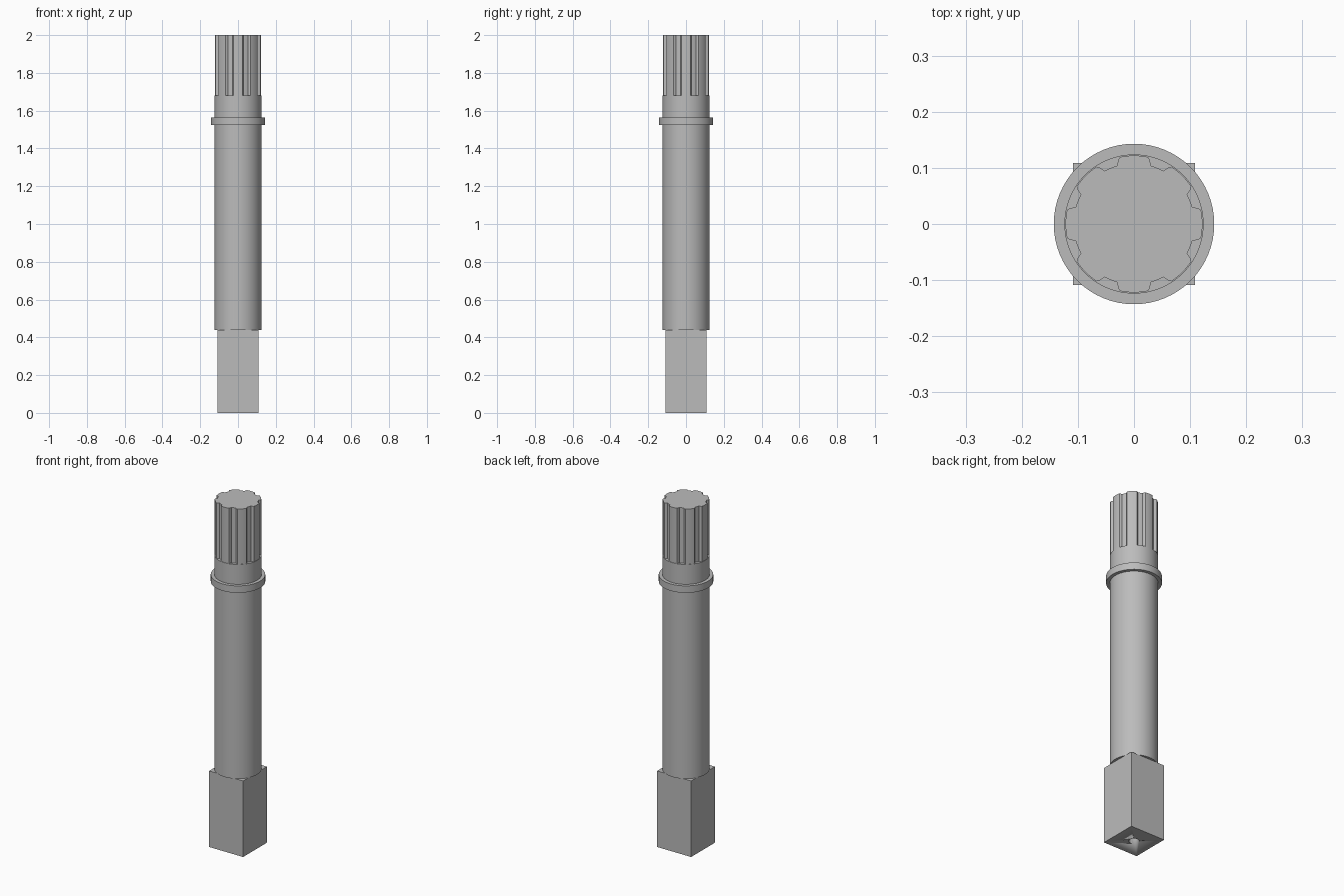
import bpy, bmesh, math

if "Cube" in bpy.data.objects:
    bpy.data.objects.remove(bpy.data.objects["Cube"], do_unlink=True)

steel = bpy.data.materials.new("grey steel")
steel.use_nodes = True
GREY = (0.5, 0.5, 0.5, 1)
steel.diffuse_color = GREY
steel.node_tree.nodes["Principled BSDF"].inputs["Base Color"].default_value = GREY


def finish(name, bm, smooth=True):
    bmesh.ops.recalc_face_normals(bm, faces=bm.faces)
    mesh = bpy.data.meshes.new(name)
    bm.to_mesh(mesh)
    bm.free()
    obj = bpy.data.objects.new(name, mesh)
    bpy.context.collection.objects.link(obj)
    mesh.materials.append(steel)
    if smooth:
        bpy.ops.object.select_all(action="DESELECT")
        obj.select_set(True)
        bpy.context.view_layer.objects.active = obj
        bpy.ops.object.shade_smooth_by_angle(angle=math.radians(25))
    return obj


def prism(name, outline, z0, z1):
    """Extrude a closed outline from z0 to z1."""
    bm = bmesh.new()
    face = bm.faces.new([bm.verts.new((x, y, z0)) for x, y in outline])
    ext = bmesh.ops.extrude_face_region(bm, geom=[face], use_keep_orig=True)
    top = [v for v in ext["geom"] if isinstance(v, bmesh.types.BMVert)]
    bmesh.ops.translate(bm, verts=top, vec=(0, 0, z1 - z0))
    return finish(name, bm)


def lathe(name, profile, steps=64):
    """Spin a radius/height profile round the z axis."""
    bm = bmesh.new()
    verts = [bm.verts.new((r, 0, z)) for r, z in profile]
    edges = [bm.edges.new(pair) for pair in zip(verts, verts[1:])]
    bmesh.ops.spin(bm, geom=verts + edges, cent=(0, 0, 0), axis=(0, 0, 1),
                   angle=2 * math.pi, steps=steps)
    bmesh.ops.remove_doubles(bm, verts=bm.verts, dist=1e-5)
    return finish(name, bm)


# Square drive end with a centre hole drilled from below
H = 0.109
shank = prism("square_drive_end", [(-H, -H), (H, -H), (H, H), (-H, H)], 0, 0.44)
drill = lathe("centre_hole_cutter",
              [(0, -0.05), (0.027, -0.05), (0.027, 0.07), (0, 0.085)], 32)
drill.hide_render = True
drill.hide_viewport = True
cut = shank.modifiers.new("centre_hole", "BOOLEAN")
cut.operation = "DIFFERENCE"
cut.solver = "EXACT"
cut.object = drill

# Round shaft and its raised collar
R = 0.124
lathe("round_shaft", [(0, 0.44), (R, 0.44), (R, 1.68), (0, 1.68)])
lathe("collar", [(R - 0.01, 1.525), (0.143, 1.525), (0.143, 1.565), (R - 0.01, 1.565)])

# Splined end: eight wide teeth with softened shoulders and shallow grooves
TEETH, TIP, ROOT, HALF = 8, 0.122, 0.108, 0.03
outline = []
for i in range(TEETH):
    middle = 2 * math.pi * i / TEETH
    root_angle = math.asin(HALF / ROOT)
    tip_angle = math.asin((HALF - 0.005) / TIP)
    tooth = [(ROOT, -root_angle), (TIP - 0.004, -math.asin((HALF - 0.001) / TIP))]
    tooth += [(TIP, tip_angle * k / 4) for k in range(-4, 5)]
    tooth += [(r, -a) for r, a in reversed(tooth[:2])]
    # groove floor up to the next tooth
    gap = 2 * math.pi / TEETH - 2 * root_angle
    tooth += [(ROOT, root_angle + gap * k / 4) for k in range(1, 4)]
    outline += [(r * math.cos(middle + a), r * math.sin(middle + a)) for r, a in tooth]
prism("splined_end", outline, 1.68, 2.0)
